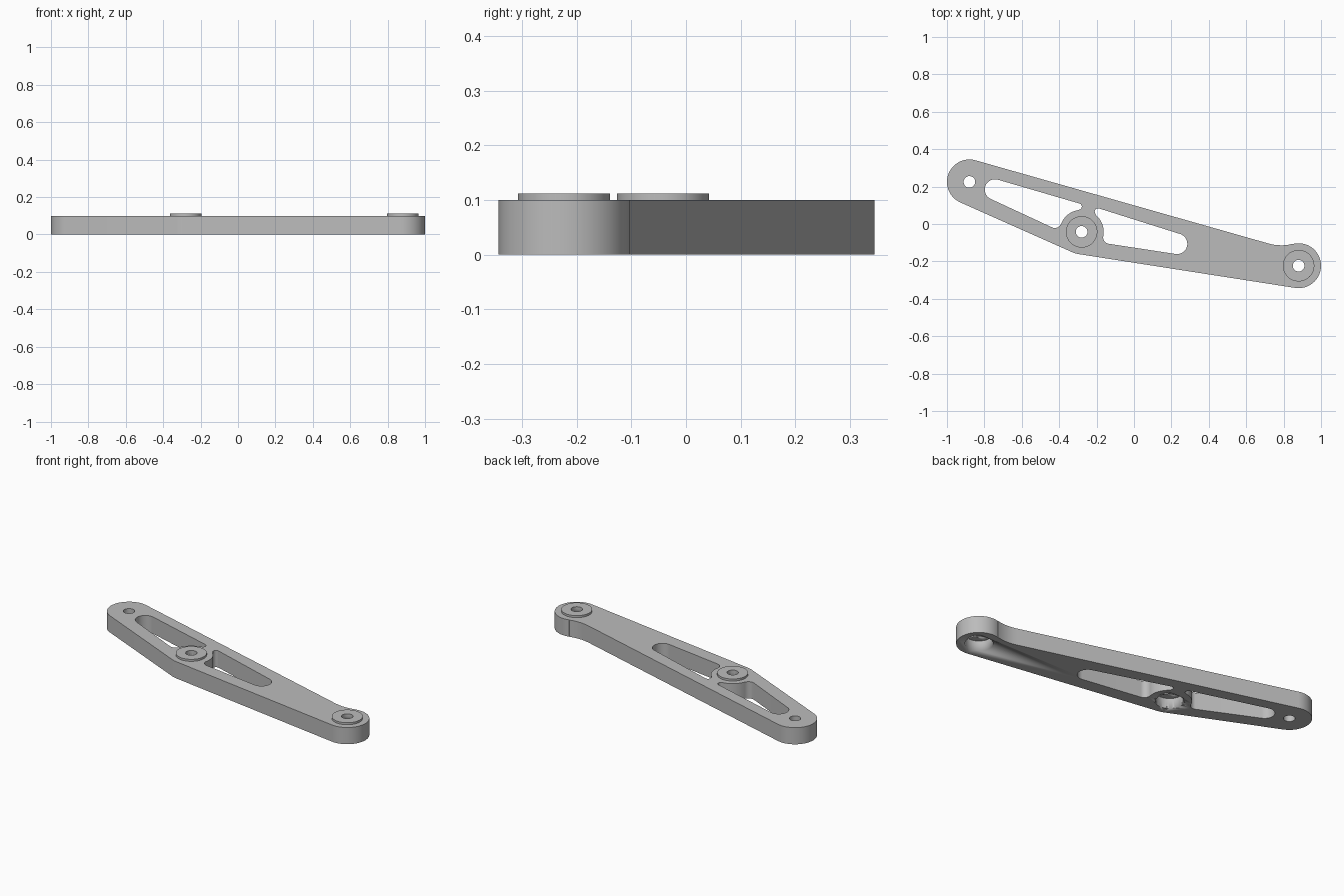
import bpy
from math import radians, cos, sin, pi

if "Cube" in bpy.data.objects:
    bpy.data.objects.remove(bpy.data.objects["Cube"])

grey = bpy.data.materials.new("plain_grey")
grey.use_nodes = True
colour = (0.5, 0.5, 0.5, 1)
grey.diffuse_color = colour
grey.node_tree.nodes["Principled BSDF"].inputs["Base Color"].default_value = colour

THICK = 0.1
END_R, BOSS_R, HOLE_R, COLLAR_R, BORE_R = 0.12, 0.118, 0.031, 0.084, 0.075
BORE_DEPTH = 0.06
LEFT, PIVOT, RIGHT = (-0.88, 0.225), (-0.28, -0.042), (0.88, -0.223)
# Directions square to the top edge and to the two lower edges
TOP, LOW_A, LOW_B = 74.1, 245.9, 261.2


def loop(*arcs):
    """Closed outline of arcs (centre, radius, start, end) joined by straight edges."""
    pts = []
    for (cx, cy), r, a0, a1 in arcs:
        n = max(3, int(abs(a1 - a0) / 6))
        for i in range(n + 1):
            a = radians(a0 + (a1 - a0) * i / n)
            pts.append((cx + r * cos(a), cy + r * sin(a)))
    return pts


def circle(c, r, n=64):
    return [(c[0] + r * cos(2 * pi * i / n), c[1] + r * sin(2 * pi * i / n)) for i in range(n)]


def plate(name, loops, z0, z1):
    """Extrude an outline with holes into a closed mesh."""
    cu = bpy.data.curves.new(name, "CURVE")
    cu.dimensions, cu.fill_mode = "2D", "BOTH"
    cu.extrude = (z1 - z0) / 2
    for pts in loops:
        s = cu.splines.new("POLY")
        s.points.add(len(pts) - 1)
        for p, (x, y) in zip(s.points, pts):
            p.co = (x, y, 0, 1)
        s.use_cyclic_u = True
    ob = bpy.data.objects.new(name, cu)
    bpy.context.collection.objects.link(ob)
    ob.location.z = (z0 + z1) / 2
    bpy.ops.object.select_all(action="DESELECT")
    ob.select_set(True)
    bpy.context.view_layer.objects.active = ob
    bpy.ops.object.convert(target="MESH")
    ob = bpy.context.object
    bpy.ops.object.mode_set(mode="EDIT")
    bpy.ops.mesh.select_all(action="SELECT")
    bpy.ops.mesh.remove_doubles(threshold=0.0001)
    bpy.ops.mesh.normals_make_consistent(inside=False)
    bpy.ops.object.mode_set(mode="OBJECT")
    ob.data.materials.clear()
    ob.data.materials.append(grey)
    bpy.ops.object.shade_smooth_by_angle(angle=radians(30))
    return ob


# Lever arm outline, with a concave blend into the right end
outline = loop((LEFT, END_R, TOP, LOW_A), (PIVOT, END_R, LOW_A, LOW_B),
               (RIGHT, END_R, LOW_B, 464.8), ((0.787, 0.129), 0.243, 284.5, 254.3))

# Two lightening pockets that wrap around the pivot boss
pocket_a = loop(((-0.743, 0.184), 0.055, TOP, LOW_A), ((-0.423, 0.0135), 0.035, LOW_A, 339.5),
                (PIVOT, BOSS_R, 159.5, 97), ((-0.296, 0.093), 0.017, 277, 360 + TOP))
pocket_b = loop(((0.23, -0.106), 0.055, LOW_B, 360 + TOP), ((-0.192, 0.066), 0.018, TOP, 231),
                (PIVOT, BOSS_R, 51, -11.7), ((-0.13, -0.071), 0.035, 168.3, LOW_B))

holes = [circle(c, HOLE_R) for c in (LEFT, PIVOT, RIGHT)]
arm = plate("lever_arm", [outline, pocket_a, pocket_b] + holes, 0, THICK)

# Raised collars on top and counterbores underneath
for label, c in (("pivot", PIVOT), ("end", RIGHT)):
    plate(label + "_collar", [circle(c, COLLAR_R), circle(c, HOLE_R)], THICK, 0.112)
    cutter = plate(label + "_bore_cutter", [circle(c, BORE_R)], -0.05, BORE_DEPTH)
    cutter.hide_render = True
    cutter.hide_viewport = True
    cutter.display_type = "WIRE"
    cut = arm.modifiers.new(label + "_counterbore", "BOOLEAN")
    cut.operation, cut.solver, cut.object = "DIFFERENCE", "EXACT", cutter
